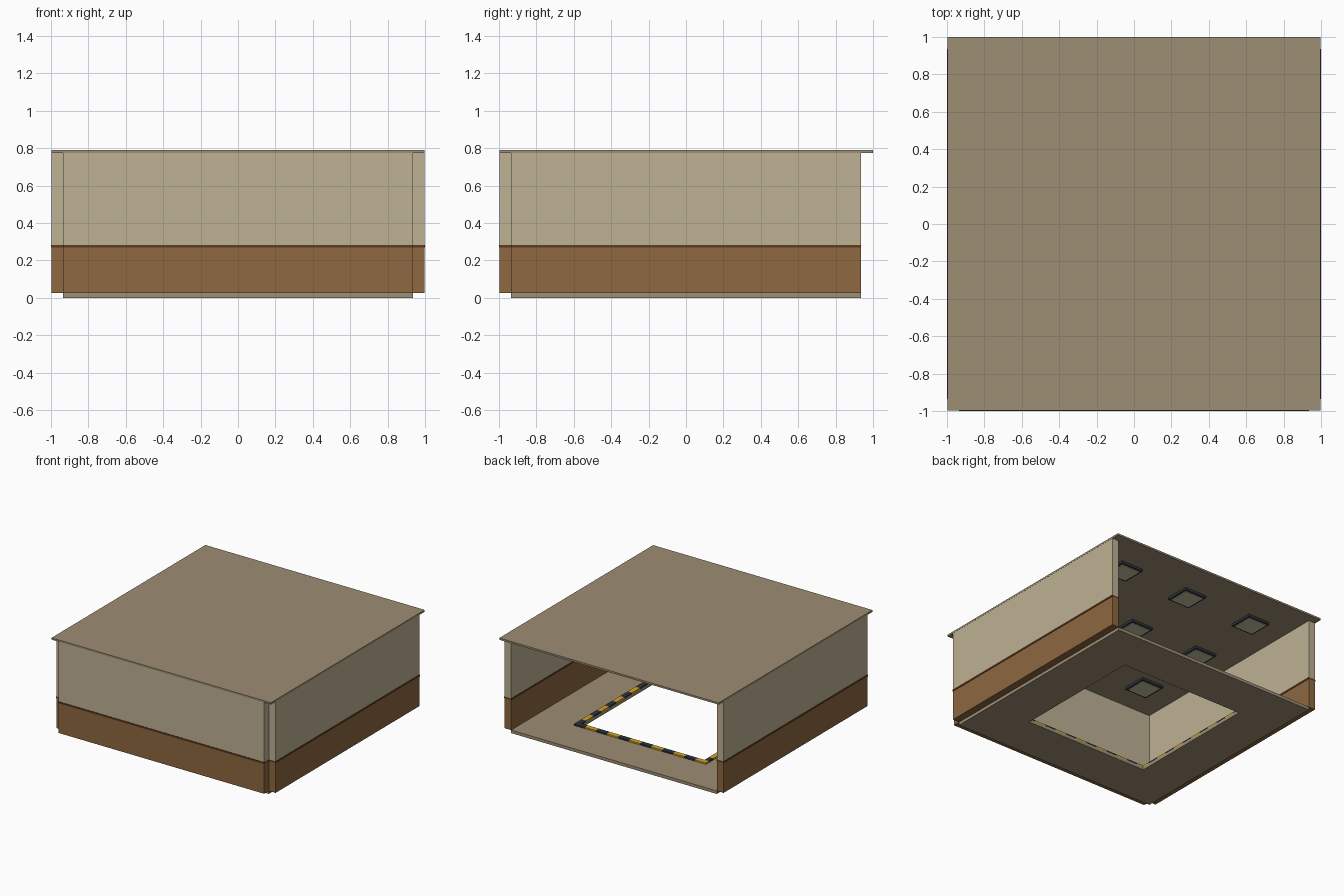
import bpy, bmesh
from mathutils import Matrix, Vector

if "Cube" in bpy.data.objects:
    bpy.data.objects.remove(bpy.data.objects["Cube"])


def material(name, rgb):
    def linear(c):
        c /= 255
        return c / 12.92 if c <= 0.04045 else ((c + 0.055) / 1.055) ** 2.4
    m = bpy.data.materials.new(name)
    m.diffuse_color = (*[linear(c) for c in rgb], 1)
    m.use_nodes = True
    m.node_tree.nodes["Principled BSDF"].inputs["Base Color"].default_value = m.diffuse_color
    return m


SLAB = material("taupe slab", (157, 142, 117))
WALL = material("beige wall", (190, 178, 148))
BROWN = material("brown panelling", (142, 104, 65))
TRIM = material("dark brown trim", (94, 58, 32))
YELLOW = material("hazard yellow", (214, 166, 38))
DARK = material("dark slate", (46, 51, 60))
LAMP = material("lamp cream", (200, 192, 162))


def boxes(name, mats, parts):
    """One object from boxes given as (min corner, max corner, material index)."""
    bm = bmesh.new()
    for lo, hi, idx in parts:
        lo, hi = Vector(lo), Vector(hi)
        mat = Matrix.Translation((lo + hi) / 2) @ Matrix.Diagonal((*(hi - lo), 1))
        verts = bmesh.ops.create_cube(bm, size=1, matrix=mat)["verts"]
        for f in {f for v in verts for f in v.link_faces}:
            f.material_index = idx
    me = bpy.data.meshes.new(name)
    bm.to_mesh(me)
    bm.free()
    for m in mats:
        me.materials.append(m)
    ob = bpy.data.objects.new(name, me)
    bpy.context.collection.objects.link(ob)
    return ob


IN, OUT = 0.935, 0.996          # inner and outer wall faces
FLOOR, CEIL, TOP = 0.025, 0.775, 0.79
HOLE, CURB = 0.56, 0.60         # floor opening and its hazard edging

# Floor slab with a square opening
bm = bmesh.new()
rings = []
for r in (IN, HOLE):
    for z in (0, FLOOR):
        rings.append([bm.verts.new((sx * r, sy * r, z))
                      for sx, sy in ((-1, -1), (1, -1), (1, 1), (-1, 1))])
for a, b in ((0, 1), (1, 3), (3, 2), (2, 0)):
    for i in range(4):
        j = (i + 1) % 4
        bm.faces.new((rings[a][i], rings[a][j], rings[b][j], rings[b][i]))
bmesh.ops.recalc_face_normals(bm, faces=bm.faces)
me = bpy.data.meshes.new("floor")
bm.to_mesh(me)
bm.free()
me.materials.append(SLAB)
bpy.context.collection.objects.link(bpy.data.objects.new("floor", me))

# Ceiling slab
boxes("ceiling", [SLAB], [((-OUT - 0.001, -OUT - 0.001, CEIL), (OUT + 0.001, 1, TOP), 0)])

# Three walls: lower panelling, trim rail, upper wall (the back is open)
LAYERS = ((FLOOR, 0.27, 0, 0), (0.27, 0.284, 0.004, 1), (0.284, CEIL, 0, 2))
for name, side in (("left_wall", -1), ("right_wall", 1), ("front_wall", 0)):
    parts = []
    for z0, z1, out, idx in LAYERS:
        a, b = IN - out, OUT + out
        if side:
            x0, x1 = sorted((side * a, side * b))
            parts.append(((x0, -IN, z0), (x1, IN, z1), idx))
        else:
            parts.append(((-IN, -b, z0), (IN, -a, z1), idx))
    boxes(name, [BROWN, TRIM, WALL], parts)

# Hazard edging of alternating blocks around the opening
COUNT = 12
step = 2 * CURB / COUNT
Z0, Z1 = FLOOR, FLOOR + 0.012
parts = []
for s in (-1, 1):
    n0, n1 = sorted((s * HOLE, s * CURB))
    for i in range(COUNT):
        t0, t1 = -CURB + i * step, -CURB + (i + 1) * step
        parts.append(((t0, n0, Z0), (t1, n1, Z1), i % 2))
        u0, u1 = max(t0, -HOLE), min(t1, HOLE)
        parts.append(((n0, u0, Z0), (n1, u1, Z1), i % 2))
boxes("hazard_edging", [YELLOW, DARK], parts)

# Grid of square ceiling lamps: dark housing with a pale panel below
for i in (-1, 0, 1):
    for j in (-1, 0, 1):
        x, y = 0.623 * i, 0.623 * j
        boxes("ceiling_lamp", [DARK, LAMP], [
            ((x - 0.1, y - 0.1, CEIL - 0.02), (x + 0.1, y + 0.1, CEIL), 0),
            ((x - 0.085, y - 0.085, CEIL - 0.024), (x + 0.085, y + 0.085, CEIL - 0.02), 1)])
